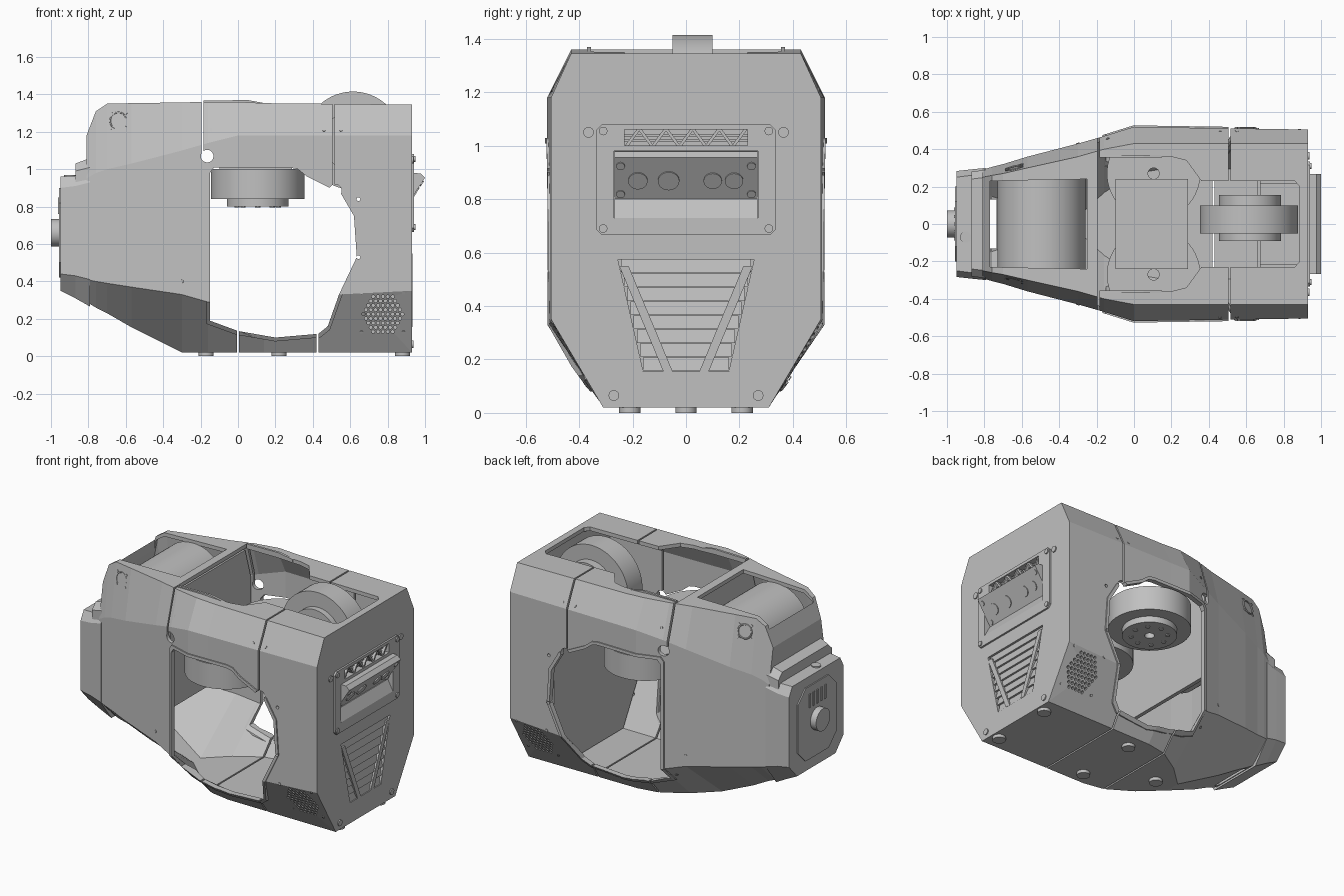
import bpy, bmesh, math
from mathutils import Vector
from mathutils.bvhtree import BVHTree

if "Cube" in bpy.data.objects:
    bpy.data.objects.remove(bpy.data.objects["Cube"])

grey = bpy.data.materials.new("shell grey")
grey.use_nodes = True
grey.diffuse_color = (0.53, 0.53, 0.53, 1)
grey.node_tree.nodes["Principled BSDF"].inputs["Base Color"].default_value = (0.53, 0.53, 0.53, 1)
cutters = []


def finish(name, bm, smooth=False):
    bmesh.ops.recalc_face_normals(bm, faces=bm.faces)
    mesh = bpy.data.meshes.new(name)
    bm.to_mesh(mesh)
    bm.free()
    mesh.materials.append(grey)
    ob = bpy.data.objects.new(name, mesh)
    bpy.context.collection.objects.link(ob)
    if smooth:
        bpy.ops.object.select_all(action='DESELECT')
        ob.select_set(True)
        bpy.context.view_layer.objects.active = ob
        bpy.ops.object.shade_smooth_by_angle()
    return ob


def bridge(name, rings):
    """Closed solid through a row of equal rings."""
    bm = bmesh.new()
    rows = [[bm.verts.new(p) for p in ring] for ring in rings]
    n = len(rows[0])
    for a, b in zip(rows, rows[1:]):
        for i in range(n):
            j = (i + 1) % n
            bm.faces.new((a[i], a[j], b[j], b[i]))
    bm.faces.new(rows[0])
    bm.faces.new(rows[-1][::-1])
    return finish(name, bm)


def prism(name, pts, axis, a, b):
    place = {'x': lambda p, d: (d, p[0], p[1]),
             'y': lambda p, d: (p[0], d, p[1]),
             'z': lambda p, d: (p[0], p[1], d)}[axis]
    return bridge(name, [[place(p, d) for p in pts] for d in (a, b)])


def box(name, x0, x1, y0, y1, z0, z1):
    return prism(name, rect(x0, x1, y0, y1), 'z', z0, z1)


def rect(a, b, c, d, r=0):
    if not r:
        return [(a, c), (b, c), (b, d), (a, d)]
    return [(a + r, c), (b - r, c), (b, c + r), (b, d - r),
            (b - r, d), (a + r, d), (a, d - r), (a, c + r)]


def circle(u, v, r, n=20):
    return [(u + r * math.cos(math.tau * i / n), v + r * math.sin(math.tau * i / n)) for i in range(n)]


def both(half, flip=(1, -1)):
    """Mirror a half outline."""
    return half + [(u * flip[0], v * flip[1]) for u, v in reversed(half)]


def disc(name, centre, normal, r, depth, n=40):
    c, d = Vector(centre), Vector(normal).normalized()
    bm = bmesh.new()
    rot = d.to_track_quat('Z', 'Y').to_matrix().to_4x4()
    rot.translation = c + d * depth / 2
    bmesh.ops.create_cone(bm, cap_ends=True, segments=n, radius1=r, radius2=r, depth=depth, matrix=rot)
    return finish(name, bm, True)


def loft(name, sections, t=0.0, dx=(0, 0)):
    """Eight sided hull: x, bottom z, bottom w, low z, side w, high z, top z, top w."""
    rings = []
    for i, (x, zb, wb, z1, wm, z2, zt, wt) in enumerate(sections):
        x += dx[0] if i == 0 else dx[1] if i == len(sections) - 1 else 0
        half = [(wb - t / 2, zb + t), (wm - t, z1), (wm - t, z2), (wt - t / 2, zt - t)]
        rings.append([(x, w, z) for w, z in both(half, (-1, 1))])
    return bridge(name, rings)


def cutter(ob):
    ob.hide_render = True
    cutters.append(ob)
    return ob


def carve(ob, tool, op='DIFFERENCE'):
    m = ob.modifiers.new("cut", 'BOOLEAN')
    m.operation, m.solver, m.object = op, 'EXACT', tool
    bpy.context.view_layer.objects.active = ob
    bpy.ops.object.modifier_apply(modifier=m.name)


# Main hull, its underside narrowing to a keel toward the head
hull = [(-.81, .29, .17, .41, .29, .95, 1.18, .25), (-.76, .26, .16, .40, .305, .98, 1.31, .26),
        (-.70, .23, .14, .39, .32, 1.0, 1.35, .27), (-.57, .155, .11, .37, .36, 1.03, 1.353, .30),
        (-.30, .02, .05, .33, .43, 1.1, 1.357, .36), (-.16, .02, .18, .29, .47, 1.14, 1.36, .40),
        (0, .02, .28, .30, .52, 1.18, 1.36, .43), (.14, .02, .305, .31, .517, 1.18, 1.353, .43),
        (.93, .02, .31, .35, .505, 1.18, 1.345, .43)]
shell = loft("outer_shell", hull)
surface = BVHTree.FromPolygons([v.co.copy() for v in shell.data.vertices],
                               [tuple(p.vertices) for p in shell.data.polygons])
inner = cutter(loft("inner_space", hull, .025, (.03, -.04)))

# Side window, raised window rim
win = [(-.15, .98), (-.15, .19), (0, .135), (.2, .10), (.43, .12), (.48, .16), (.54, .33), (.635, .53),
       (.62, .75), (.55, .87), (.48, .905), (.37, .96), (.32, 1.0), (.28, 1.008), (-.13, 1.008)]
wide = [(.24 + (x - .24) * 1.05, .56 + (z - .56) * 1.045) for x, z in win]
window = cutter(prism("window_cut", win, 'y', -1, 1))
rim = loft("window_rim", hull, -.008)
carve(rim, cutter(prism("rim_cut", wide, 'y', -1, 1)), 'INTERSECT')

# Openings in the roof and floor, seams, see-through holes
cuts = [inner, window]
for half in ([(-.77, .23), (-.25, .24)],
             [(-.195, .36), (.2, .36), (.28, .34), (.36, .23), (.86, .23), (.885, .2)]):
    cuts.append(cutter(prism("roof_cut", both(half), 'z', 1.22, 1.6)))
cuts.append(cutter(box("floor_cut", -.775, -.735, -.13, .13, .1, .36)))
for x, z0, z1 in ((-.19, 1.07, 1.5), (0, -.1, .16), (.425, -.1, .16), (.51, .88, 1.5)):
    cuts.append(cutter(box("seam_cut", x - .005, x + .005, -1, 1, z0, z1)))
for x, z, r in ((-.165, 1.07, .034), (.52, .885, .034), (.644, .84, .01), (.644, .53, .01)):
    cuts.append(cutter(prism("hole_cut", circle(x, z, r), 'y', -1, 1)))
for c in cuts:
    carve(shell, c)
    carve(rim, c)

# Recesses in the end wall
vent = [(-.16, .155), (.16, .155), (.255, .575), (-.255, .575)]
truss = [(-.23, 1.0), (.23, 1.0), (.23, 1.06), (-.23, 1.06)]
for pts in (vent, truss, rect(-.27, .27, .73, .98)):
    carve(shell, cutter(prism("end_cut", pts, 'x', .9, 1.1)))

# Round patch of grille holes on each flank
for side in (-1, 1):
    bm = bmesh.new()
    for row in range(-4, 5):
        for col in range(-5, 6):
            u, v = .026 * (col + .5 * (row % 2)), .0235 * row
            if math.hypot(u, v) < .108:
                ends = [[bm.verts.new((x, side * y, z)) for x, z in circle(.775 + u, .225 + v, .009, 8)]
                        for y in (.25, .7)]
                bm.faces.new(ends[0])
                bm.faces.new(ends[1][::-1])
                for i in range(8):
                    j = (i + 1) % 8
                    bm.faces.new((ends[0][i], ends[0][j], ends[1][j], ends[1][i]))
    carve(shell, cutter(finish("grille_cut", bm)))

# End frame, visor and buttons
frame = prism("end_frame", rect(-.335, .335, .665, 1.08, .02), 'x', .93, .942)
for pts in (truss, rect(-.27, .27, .73, .98)):
    carve(frame, cutter(prism("frame_cut", pts, 'x', .8, 1.1)))
prism("visor", [(.89, .98), (.975, .978), (1.0, .955), (.9, .80), (.89, .80)], 'y', -.268, .268)
prism("visor_sill", [(.89, .80), (.905, .80), (.942, .73), (.89, .73)], 'y', -.268, .268)
down = (.155, 0, -.1)
for y, r in ((-.18, .036), (-.065, .04), (.1, .034), (.18, .034)):
    disc("button", (.945, y, .87), down, r, .006)
for y in (-.245, .245):
    for z in (.82, .925):
        disc("visor_screw", (.9 + (z - .8) * .645, y, z), down, .016, .006, 16)

# Slats and crossing bars of the end vents
for i in range(8):
    z = .157 + i * .0525
    w = .16 + (z - .155) * .226
    prism("vent_slat", [(.895, z), (.926, z), (.916, z + .05), (.895, z + .05)], 'y', -w, w)
for s in (-1, 1):
    prism("vent_bar", [(s * .25, .55), (s * .215, .55), (s * .05, .155), (s * .085, .155)], 'x', .895, .932)
for i in range(9):
    y, lean = -.2 + i * .05, .022 * (-1) ** i
    prism("truss_bar", [(y - lean - .007, 1.0), (y - lean + .007, 1.0), (y + lean + .007, 1.06),
                        (y + lean - .007, 1.06)], 'x', .895, .935)
for z in (1.015, 1.035):
    box("truss_slat", .895, .92, -.23, .23, z, z + .009)
for y, z, r, x in ((.31, 1.055, .016, .942), (.31, .69, .016, .942), (.365, 1.05, .02, .93), (.27, .065, .02, .93)):
    for s in (-1, 1):
        disc("end_screw", (x, s * y, z), (1, 0, 0), r, .007, 16)

# Flank screws and round emblem, seated on the hull
for s in (-1, 1):
    def seat(x, z):
        return surface.ray_cast(Vector((x, s * 2, z)), Vector((0, -s, 0)))[0]

    def facing(x, z):
        n = (seat(x + .01, z) - seat(x, z)).cross(seat(x, z + .01) - seat(x, z))
        return n if n.y * s > 0 else -n

    for x, z in ((-.14, 1.21), (.46, 1.21), (.55, 1.21), (-.3, .4),
                 (.66, .34), (.885, .34), (.66, .13), (.885, .13), (-.2, .23)):
        disc("flank_screw", seat(x, z), facing(x, z), .009, .004, 12)
    turn = facing(-.64, 1.26).to_track_quat('Z', 'Y')
    bpy.ops.mesh.primitive_torus_add(major_radius=.044, minor_radius=.005, major_segments=32,
                                     minor_segments=6, location=seat(-.64, 1.26), rotation=turn.to_euler())
    ring = bpy.context.object
    ring.name = "emblem_ring"
    ring.data.materials.append(grey)
    for k in range(4):
        a = math.radians(45 + 90 * k)
        x, z = -.64 + .055 * math.cos(a), 1.26 + .055 * math.sin(a)
        disc("emblem_tick", seat(x, z), facing(x, z), .01, .005, 4)
    # Lip along the roof opening
    prism("roof_lip", [(-.185, 1.335), (.15, 1.335), (.15, 1.352), (.05, 1.37), (-.185, 1.366)],
          'y', s * .355, s * .37)

    # Hub unit with a bored centre inside each side window
    bore = cutter(disc("hub_bore", (.105, s * .27, .7), (0, 0, 1), .03, .4, 24))
    carve(disc("hub", (.105, s * .27, .84), (0, 0, 1), .25, .16, 64), bore)
    carve(disc("hub_flange", (.105, s * .27, .8), (0, 0, 1), .165, .04, 64), bore)
    for x, y in circle(.105, s * .27, .11, 8):
        disc("hub_bolt", (x, y, .794), (0, 0, 1), .014, .006, 12)

# Upper bulkhead, panel behind the window, mounting plate
prism("bulkhead", both([(.42, .57), (.42, 1.12), (.36, 1.32)], (-1, 1)), 'x', -.225, -.2)
prism("inner_panel", both([(.29, .05), (.43, .30), (.43, .87)], (-1, 1)), 'x', .66, .675)
box("mount_plate", -.1, .29, -.24, .24, 1.0, 1.02)
for i in range(-2, 3):
    disc("plate_bolt", (.1 + i * .055, i * .045, 1.02), (0, 0, 1), .01, .004, 12)

# Top wheel and drum, equipment behind the grilles
disc("top_wheel", (.615, -.05, 1.153), (0, 1, 0), .262, .15, 72)
disc("wheel_boss", (.62, -.09, 1.153), (0, 1, 0), .165, .245, 56)
disc("drum", (-.495, -.24, 1.1), (0, 1, 0), .235, .48, 72)
box("equipment_block", .675, .888, -.22, .22, .05, .6)

# Rear head with end plate, slits and knob
loft("rear_head", [(-.95, .35, .2, .44, .283, .9, .96, .25), (-.87, .31, .2, .43, .292, .91, .965, .26),
                   (-.79, .265, .19, .41, .3, .93, .98, .27)])
loft("rear_head_cap", [(-.87, .9, .27, .93, .28, .99, 1.03, .24), (-.79, .9, .27, .93, .29, 1.01, 1.06, .25)])
prism("rear_plate", rect(-.2, .2, .42, .9, .08), 'x', -.958, -.95)
for y in (-.08, -.04, 0, .04, .08):
    box("rear_slit", -.963, -.95, y - .008, y + .008, .76, .85)
disc("knob", (-.95, 0, .66), (-1, 0, 0), .073, .05)
disc("head_post", (-.9, -.07, .95), (0, 0, 1), .03, .02, 24)

# Feet
for x, y in ((.88, .21), (.88, -.21), (.22, .21), (.22, -.21), (-.17, 0)):
    disc("foot", (x, y, 0), (0, 0, 1), .04, .025, 28)

for c in cutters:
    bpy.data.objects.remove(c)
